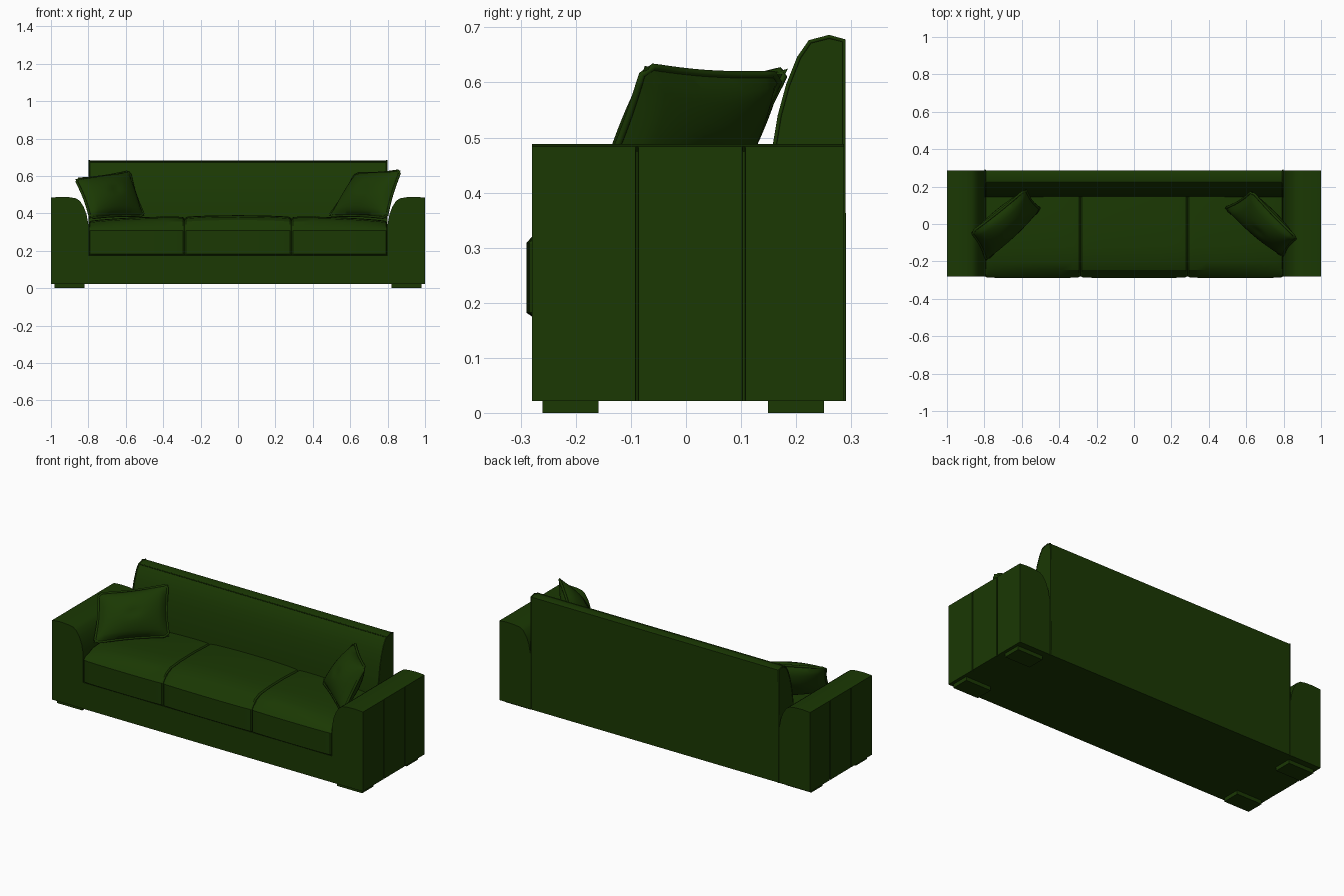
import bpy, bmesh, math
from mathutils import Vector

cube = bpy.data.objects.get("Cube")
if cube:
    bpy.data.objects.remove(cube)

# One fabric colour for the whole sofa
FABRIC = bpy.data.materials.new("dark green fabric")
FABRIC.use_nodes = True
FABRIC.diffuse_color = (0.0105, 0.04, 0.001, 1)
FABRIC.node_tree.nodes["Principled BSDF"].inputs["Base Color"].default_value = (0.0105, 0.04, 0.001, 1)


def select(ob):
    bpy.ops.object.select_all(action="DESELECT")
    ob.select_set(True)
    bpy.context.view_layer.objects.active = ob


def finish(name, bm, angle=30):
    bmesh.ops.recalc_face_normals(bm, faces=bm.faces)
    me = bpy.data.meshes.new(name)
    bm.to_mesh(me)
    bm.free()
    ob = bpy.data.objects.new(name, me)
    bpy.context.collection.objects.link(ob)
    me.materials.append(FABRIC)
    select(ob)
    bpy.ops.object.shade_smooth_by_angle(angle=math.radians(angle))


def box(name, lo, hi):
    bm = bmesh.new()
    bmesh.ops.create_cube(bm, size=1)
    for v in bm.verts:
        v.co = [l + (c + 0.5) * (h - l) for c, l, h in zip(v.co, lo, hi)]
    finish(name, bm)


def loft(name, rings, angle=30):
    """Skin a list of equal-length closed rings and cap both ends."""
    bm = bmesh.new()
    rows = [[bm.verts.new(p) for p in ring] for ring in rings]
    n = len(rows[0])
    for a, b in zip(rows, rows[1:]):
        for i in range(n):
            j = (i + 1) % n
            bm.faces.new((a[i], a[j], b[j], b[i]))
    bm.faces.new(rows[0])
    bm.faces.new(rows[-1])
    finish(name, bm, angle)


def piping(name, points, radius=0.005, closed=False):
    cu = bpy.data.curves.new(name, "CURVE")
    cu.dimensions = "3D"
    cu.bevel_depth, cu.bevel_resolution = radius, 1
    sp = cu.splines.new("POLY")
    sp.points.add(len(points) - 1)
    for p, co in zip(sp.points, points):
        p.co = (*co, 1)
    sp.use_cyclic_u = closed
    cu.materials.append(FABRIC)
    ob = bpy.data.objects.new(name, cu)
    bpy.context.collection.objects.link(ob)
    select(ob)
    bpy.ops.object.convert(target="MESH")


# Base frame below the seat
box("base_frame", (-0.8, -0.28, 0.022), (0.8, 0.28, 0.175))

# Backrest: curved front, flat rear, piped ends
back = [(0.287, 0.022), (0.287, 0.676), (0.26, 0.683), (0.225, 0.674), (0.205, 0.645),
        (0.185, 0.595), (0.17, 0.54), (0.16, 0.48), (0.145, 0.37), (0.145, 0.15), (0.145, 0.022)]
loft("backrest", [[(x, y, z) for y, z in back] for x in (-0.798, 0.798)])
for side, s in (("right", -1), ("left", 1)):
    piping(f"backrest_piping_{side}", [(s * 0.796, y, z) for y, z in back[:-2]], 0.004)
piping("backrest_front_piping", [(-0.796, 0.225, 0.674), (0.796, 0.225, 0.674)], 0.003)

# Arms with two grooved seams on the outer side, and feet
arm = [(1.0, 0.022), (1.0, 0.475), (1.0, 0.484), (0.95, 0.488), (0.9, 0.486), (0.865, 0.48),
       (0.845, 0.466), (0.825, 0.435), (0.81, 0.395), (0.8, 0.34), (0.8, 0.022)]
stations = [(-0.28, 0)]
for seam in (-0.089, 0.105):
    stations += [(seam - 0.003, 0), (seam - 0.002, 0.008), (seam + 0.002, 0.008), (seam + 0.003, 0)]
stations.append((0.287, 0))
for side, s in (("right", -1), ("left", 1)):
    loft(f"arm_{side}", [[(s * (x - (depth if i < 2 else 0)), y, z) for i, (x, z) in enumerate(arm)]
                         for y, depth in stations])
    for place, y in (("front", -0.21), ("back", 0.2)):
        a, b = sorted((s * 0.82, s * 0.982))
        box(f"foot_{place}_{side}", (a, y - 0.051, 0), (b, y + 0.051, 0.03))


# Seat cushions with a sloped front edge, a crowned top and pinched seams
def seat_ring(x, puff):
    top = 0.388 - 0.025 * (x / 0.8) ** 2 - 0.014 * (1 - puff)
    front = -0.278 - 0.012 * puff
    return [(x, 0.16, 0.17), (x, -0.272, 0.17), (x, front, 0.182), (x, front, 0.308),
            (x, front + 0.012, 0.322), (x, -0.245, top - 0.024), (x, -0.205, top - 0.007),
            (x, -0.12, top), (x, 0.0, top + 0.002), (x, 0.16, top - 0.004)]


half = [0, 0.012, 0.03, 0.08, 0.2, 0.35]
spans = half + [0.5] + [1 - t for t in reversed(half)]
edges = (-0.798, -0.286, 0.286, 0.798)
for name, a, b in zip(("right", "middle", "left"), edges, edges[1:]):
    rings = []
    for t in spans:
        puff = max(0, math.sin(math.pi * t)) ** 0.2 if 0 < t < 1 else 0
        rings.append(seat_ring(a + 0.001 + t * (b - a - 0.002), puff))
    loft(f"seat_cushion_{name}", rings, 25)


# Throw pillows: a four-cornered patch inflated on both sides, with a piped rim
def pillow(name, corners, thick, n=16):
    c00, c10, c11, c01 = map(Vector, corners)
    normal = (c10 - c00).cross(c01 - c00).normalized()

    def point(u, v, side):
        bow = 0.03
        uu = u + (0.5 - u) * 2 * bow * math.sin(math.pi * v)
        vv = v + (0.5 - v) * 2 * bow * math.sin(math.pi * u)
        p = (c00 * (1 - uu) + c10 * uu) * (1 - vv) + (c01 * (1 - uu) + c11 * uu) * vv
        puff = max(0, math.sin(math.pi * u) * math.sin(math.pi * v)) ** 0.5
        dimple = 1 - 0.12 * math.exp(-((u - 0.5) ** 2 + (v - 0.5) ** 2) / 0.01)
        return p + normal * side * thick * puff * dimple

    bm = bmesh.new()
    for side in (-1, 1):
        grid = [[bm.verts.new(point(i / n, j / n, side)) for j in range(n + 1)] for i in range(n + 1)]
        for i in range(n):
            for j in range(n):
                bm.faces.new((grid[i][j], grid[i + 1][j], grid[i + 1][j + 1], grid[i][j + 1]))
    bmesh.ops.remove_doubles(bm, verts=bm.verts, dist=0.0005)
    finish(name, bm, 60)
    steps = [k / n for k in range(1, n)]
    rim = [(t, 0) for t in steps] + [(1, t) for t in steps]
    rim += [(1 - t, 1) for t in steps] + [(0, 1 - t) for t in steps]
    piping(name + "_piping", [point(u, v, 0) for u, v in rim], 0.007, True)


pillow("pillow_right", [(-0.79, -0.195, 0.375), (-0.5, 0.08, 0.385),
                        (-0.58, 0.185, 0.625), (-0.87, -0.045, 0.583)], 0.07)
pillow("pillow_left", [(0.485, 0.085, 0.385), (0.795, -0.175, 0.375),
                       (0.87, -0.075, 0.63), (0.63, 0.175, 0.615)], 0.07)
